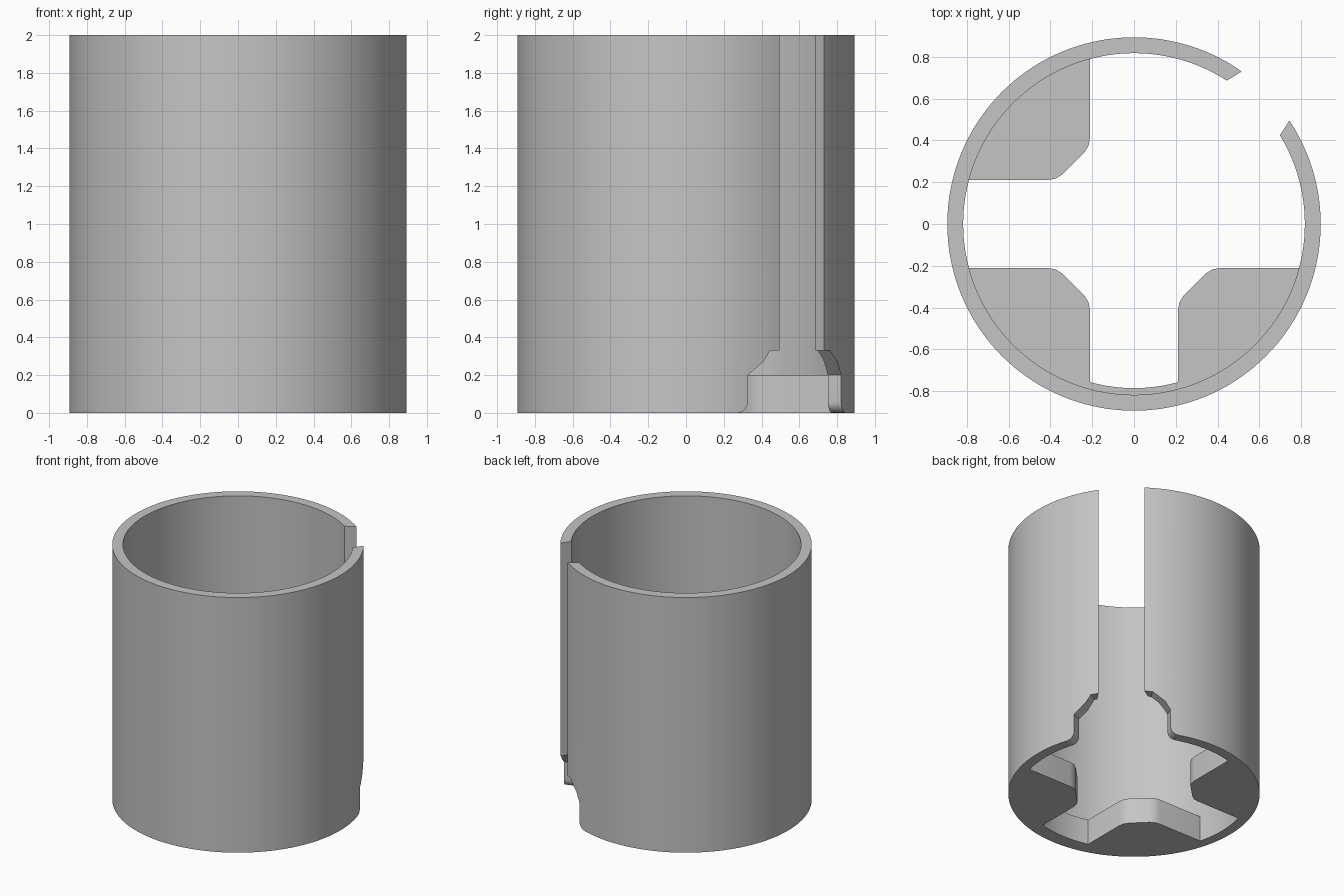
import bpy, math
from math import cos, sin, tan, radians, pi

cube = bpy.data.objects.get("Cube")
if cube:
    bpy.data.objects.remove(cube, do_unlink=True)

OUTER, INNER, HEIGHT, PAD_H = 0.893, 0.817, 2.0, 0.2
SLOT_ANGLE = radians(44.2)

grey = bpy.data.materials.new("plain_grey")
grey.use_nodes = True
grey.diffuse_color = (0.56, 0.56, 0.56, 1)
grey.node_tree.nodes["Principled BSDF"].inputs["Base Color"].default_value = (0.56, 0.56, 0.56, 1)


def loft(name, bottom, top):
    """Closed solid between two matching rings of 3D points."""
    n = len(bottom)
    faces = [list(range(n))[::-1], list(range(n, 2 * n))]
    faces += [[i, (i + 1) % n, n + (i + 1) % n, n + i] for i in range(n)]
    mesh = bpy.data.meshes.new(name)
    mesh.from_pydata(bottom + top, [], faces)
    mesh.materials.append(grey)
    obj = bpy.data.objects.new(name, mesh)
    bpy.context.collection.objects.link(obj)
    return obj


def prism(name, outline, z0, z1):
    return loft(name, [(x, y, z0) for x, y in outline], [(x, y, z1) for x, y in outline])


def arc(radius, start, end, steps):
    return [(radius * cos(start + (end - start) * i / steps),
             radius * sin(start + (end - start) * i / steps)) for i in range(steps + 1)]


def combine(target, tool, operation):
    mod = target.modifiers.new(operation.lower(), 'BOOLEAN')
    mod.operation, mod.object, mod.solver = operation, tool, 'EXACT'
    bpy.context.view_layer.objects.active = target
    bpy.ops.object.modifier_apply(modifier=mod.name)
    bpy.data.objects.remove(tool, do_unlink=True)


# Open tube
body = prism("slotted_tube", arc(OUTER, 0, 2 * pi, 144)[:-1], 0, HEIGHT)
bore = prism("bore", arc(INNER, 0, 2 * pi, 144)[:-1], -0.1, HEIGHT + 0.1)
combine(body, bore, 'DIFFERENCE')

# Three corner pads with a rounded chamfer facing the centre
half = [(0.21, 0.415), (0.217, 0.375), (0.237, 0.343)]
rim = 0.85
edge = math.asin(0.21 / rim)
pad_outline = (arc(rim, edge, pi / 2 - edge, 20) + half + [(y, x) for x, y in half[::-1]])
for sx, sy in ((-1, -1), (-1, 1), (1, -1)):
    outline = [(sx * x, sy * y) for x, y in pad_outline]
    if sx * sy < 0:
        outline.reverse()
    combine(body, prism("pad", outline, 0, PAD_H), 'UNION')

# Thin ledge joining the two front pads
span = math.asin(0.22 / 0.785)
ledge = arc(0.785, -pi / 2 + span, -pi / 2 - span, 10) + arc(rim, -pi / 2 - span, -pi / 2 + span, 10)
combine(body, prism("ledge", ledge, 0, PAD_H), 'UNION')


# Points given as distance along the slot direction and offset across it
def slot_point(d, t):
    return (d * cos(SLOT_ANGLE) - t * sin(SLOT_ANGLE), d * sin(SLOT_ANGLE) + t * cos(SLOT_ANGLE))


# Full-height slot, narrowing outwards
slot = [slot_point(0.6, -0.225), slot_point(1.0, -0.137), slot_point(1.0, 0.137), slot_point(0.6, 0.225)]
combine(body, prism("slot", slot, -0.1, HEIGHT + 0.1), 'DIFFERENCE')

# Flared foot of the slot: angle from the slot centre against height
side = [(14.3, 0.33), (22.7, 0.2)]
side += [(26.5 - 3.8 * cos(a), 0.06 - 0.06 * sin(a)) for a in (i * pi / 12 for i in range(7))]
side += [(26.5, -0.1)]
profile = side + [(-a, z) for a, z in side[::-1]]
rings = [[(*slot_point(d, d * tan(radians(a))), z) for a, z in profile] for d in (0.55, 1.1)]
flare = loft("flare", *rings)
bpy.context.view_layer.objects.active = flare
bpy.ops.object.select_all(action='DESELECT')
flare.select_set(True)
bpy.ops.object.mode_set(mode='EDIT')
bpy.ops.mesh.select_all(action='SELECT')
bpy.ops.mesh.normals_make_consistent(inside=False)
bpy.ops.object.mode_set(mode='OBJECT')
combine(body, flare, 'DIFFERENCE')

# Smooth curved walls, crisp edges
bpy.ops.object.select_all(action='DESELECT')
body.select_set(True)
bpy.context.view_layer.objects.active = body
bpy.ops.object.shade_smooth_by_angle(angle=radians(25))
